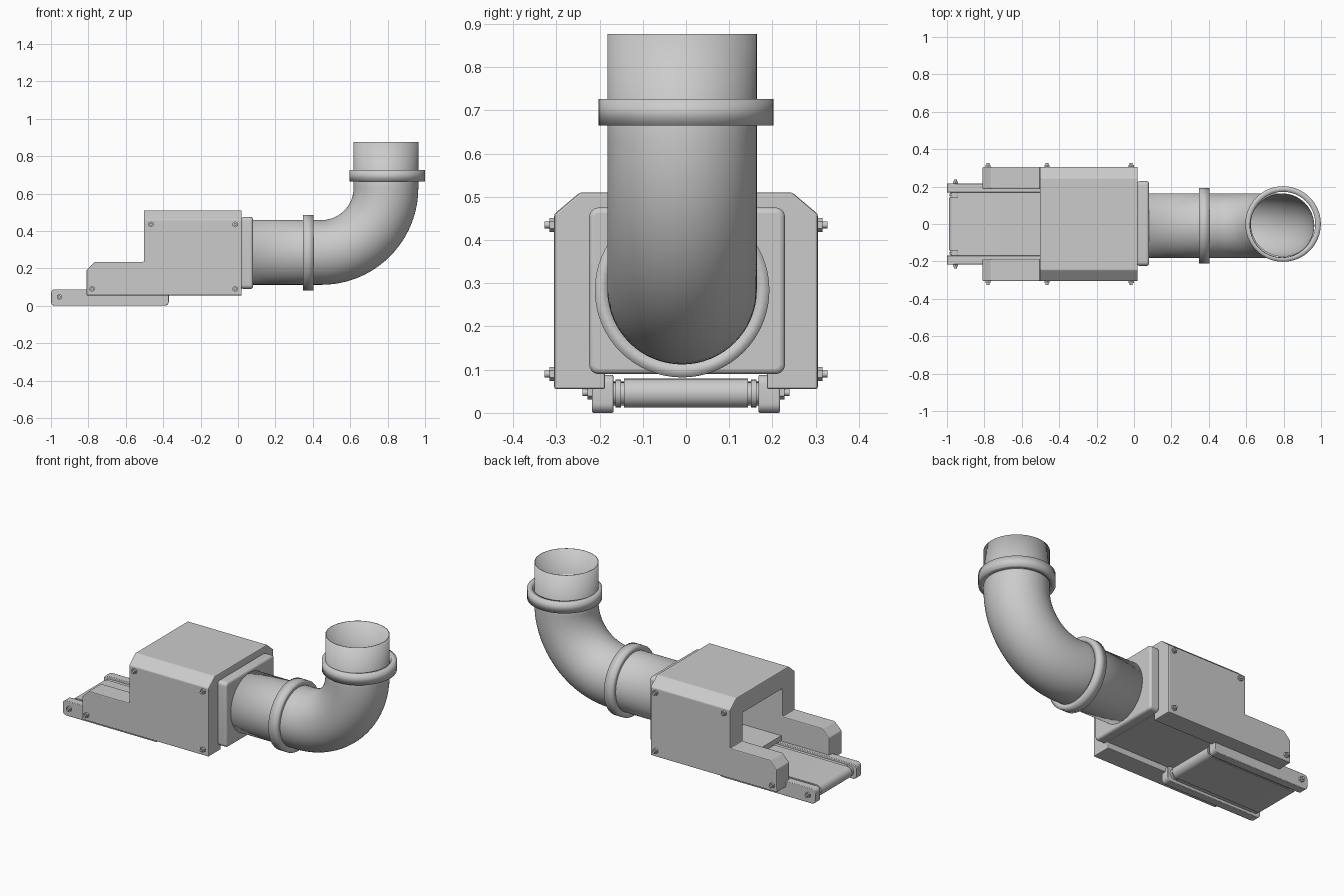
import bpy, bmesh, math
from mathutils import Vector, Matrix

if "Cube" in bpy.data.objects:
    bpy.data.objects.remove(bpy.data.objects["Cube"])


def finish(name, bm, bevel=0, segs=2):
    bmesh.ops.recalc_face_normals(bm, faces=bm.faces[:])
    me = bpy.data.meshes.new(name)
    bm.to_mesh(me)
    bm.free()
    ob = bpy.data.objects.new(name, me)
    bpy.context.collection.objects.link(ob)
    if bevel:
        m = ob.modifiers.new("bevel", 'BEVEL')
        m.width, m.segments, m.limit_method = bevel, segs, 'ANGLE'
    return ob


def smooth(ob):
    bpy.ops.object.select_all(action='DESELECT')
    ob.select_set(True)
    bpy.context.view_layer.objects.active = ob
    bpy.ops.object.shade_smooth_by_angle(angle=math.radians(35))


def prism(name, pts, axis, a, b, bevel=0, segs=2):
    """Extrude a 2D profile: axis 'y' uses (x, z), axis 'x' uses (y, z)."""
    bm = bmesh.new()
    place = (lambda p: (p[0], a, p[1])) if axis == 'y' else (lambda p: (a, p[0], p[1]))
    f = bm.faces.new([bm.verts.new(place(p)) for p in pts])
    ext = bmesh.ops.extrude_face_region(bm, geom=[f])
    d = (0, b - a, 0) if axis == 'y' else (b - a, 0, 0)
    bmesh.ops.translate(bm, vec=d, verts=[v for v in ext['geom'] if isinstance(v, bmesh.types.BMVert)])
    return finish(name, bm, bevel, segs)


def rounded(x0, x1, z0, z1, r, n=6):
    pts = []
    for i, (cx, cz) in enumerate([(x1 - r, z1 - r), (x0 + r, z1 - r), (x0 + r, z0 + r), (x1 - r, z0 + r)]):
        for k in range(n + 1):
            t = math.pi / 2 * (i + k / n)
            pts.append((cx + r * math.cos(t), cz + r * math.sin(t)))
    return pts


def tube(name, path, y, radius, wall, sides=64):
    """Sweep a circle along an (x, z) path and thicken it inwards."""
    bm = bmesh.new()
    rings = []
    for i, (x, z) in enumerate(path):
        p, q = path[max(i - 1, 0)], path[min(i + 1, len(path) - 1)]
        t = Vector((q[0] - p[0], 0, q[1] - p[1])).normalized()
        n = Vector((-t.z, 0, t.x))
        rings.append([bm.verts.new(Vector((x, y, z)) + radius * (math.cos(u) * n + math.sin(u) * Vector((0, 1, 0))))
                      for u in (2 * math.pi * k / sides for k in range(sides))])
    for a, b in zip(rings, rings[1:]):
        for k in range(sides):
            bm.faces.new((a[k], a[(k + 1) % sides], b[(k + 1) % sides], b[k]))
    ob = finish(name, bm)
    m = ob.modifiers.new("wall", 'SOLIDIFY')
    m.thickness, m.offset = wall, -1
    smooth(ob)
    return ob


def rod(name, x, z, y0, y1, r, sides):
    bm = bmesh.new()
    bmesh.ops.create_cone(bm, cap_ends=True, segments=sides, radius1=r, radius2=r, depth=abs(y1 - y0),
                          matrix=Matrix.Translation((x, (y0 + y1) / 2, z)) @ Matrix.Rotation(math.pi / 2, 4, 'X'))
    ob = finish(name, bm)
    if sides > 8:
        smooth(ob)
    return ob


# Housing: side outline intersected with a chamfered arch section
side = [(-0.81, 0.055), (0.02, 0.055), (0.02, 0.51), (-0.503, 0.51), (-0.503, 0.235), (-0.765, 0.235), (-0.81, 0.19)]
arch = [(-0.305, 0.04), (-0.305, 0.46), (-0.245, 0.51), (0.245, 0.51), (0.305, 0.46), (0.305, 0.04),
        (0.187, 0.04), (0.187, 0.40), (-0.187, 0.40), (-0.187, 0.04)]
housing = prism("housing", side, 'y', -0.35, 0.35)
cutter = prism("arch_cutter", [(y, z + (0.0 if z != 0.51 else 0.0005)) for y, z in arch], 'x', -0.9, 0.1)
cutter.hide_render = True
m = housing.modifiers.new("arch", 'BOOLEAN')
m.operation, m.object, m.solver = 'INTERSECT', cutter, 'EXACT'
dg = bpy.context.evaluated_depsgraph_get()
shaped = bpy.data.meshes.new_from_object(housing.evaluated_get(dg))
housing.modifiers.clear()
housing.data = shaped
bpy.data.objects.remove(cutter)
b = housing.modifiers.new("bevel", 'BEVEL')
b.width, b.segments, b.limit_method = 0.005, 2, 'ANGLE'

# Tunnel floor and rear mounting plate
prism("tunnel_floor", [(-0.187, 0.09), (0.187, 0.09), (0.187, 0.12), (-0.187, 0.12)], 'x', -0.495, 0.022)
smooth(prism("rear_plate", rounded(-0.224, 0.229, 0.09, 0.475, 0.022), 'x', 0.018, 0.08, 0.012, 3))

# Elbow pipe with two collars
R, cx, cz = 0.345, 0.446, 0.63
bend = [(cx + R * math.sin(t), cz - R * math.cos(t)) for t in (math.pi / 2 * k / 24 for k in range(25))]
tube("elbow_pipe", [(0.07, 0.285)] + bend + [(0.791, 0.876)], -0.009, 0.173, 0.004)
tube("lower_collar", [(0.347, 0.284), (0.404, 0.284)], -0.009, 0.202, 0.031)
tube("upper_collar", [(0.797, 0.665), (0.797, 0.726)], 0.0, 0.202, 0.03)

# Conveyor: rails, bed, belt and end rollers
for s, tag in ((-1, "front"), (1, "back")):
    smooth(prism("conveyor_rail_" + tag, rounded(-1.0, -0.37, 0.0, 0.088, 0.022), 'y', s * 0.168, s * 0.217, 0.003))
prism("conveyor_bed", [(-0.94, 0.016), (-0.43, 0.016), (-0.43, 0.074), (-0.94, 0.074)], 'y', -0.169, 0.169)
smooth(prism("conveyor_belt", rounded(-0.99, -0.38, 0.012, 0.079, 0.033, 8), 'y', -0.143, 0.143))
for x, tag in ((-0.955, "outer"), (-0.415, "inner")):
    rod("roller_axle_" + tag, x, 0.045, -0.17, 0.17, 0.026, 24)
    for s in (-1, 1):
        rod("roller_end_" + tag, x, 0.045, s * 0.15, s * 0.163, 0.032, 24)

# Bolts on both sides
for x, z, y in ((-0.78, 0.09, 0.305), (-0.465, 0.435, 0.305), (-0.015, 0.435, 0.305),
                (-0.015, 0.09, 0.305), (-0.955, 0.047, 0.217)):
    for s in (-1, 1):
        rod("bolt_nut", x, z, s * (y - 0.005), s * (y + 0.011), 0.016, 6)
        rod("bolt_tip", x, z, s * y, s * (y + 0.022), 0.008, 12)
